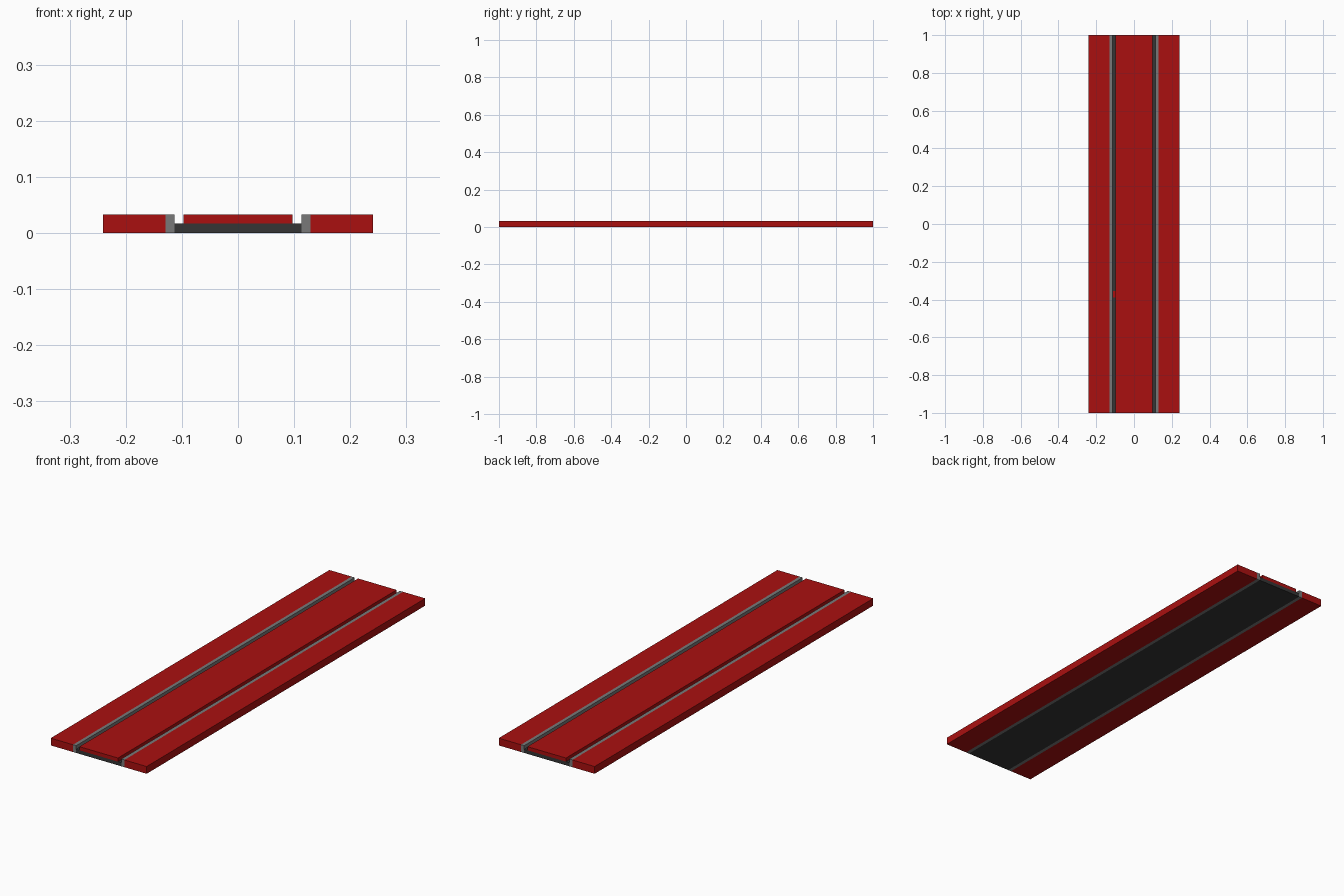
import bpy, bmesh

if "Cube" in bpy.data.objects:
    bpy.data.objects.remove(bpy.data.objects["Cube"])


def material(name, rgb):
    m = bpy.data.materials.new(name)
    m.diffuse_color = (*rgb, 1.0)
    m.use_nodes = True
    m.node_tree.nodes["Principled BSDF"].inputs["Base Color"].default_value = m.diffuse_color
    return m


RED = material("deep red", (0.40, 0.005, 0.005))
GREY = material("rail grey", (0.19, 0.19, 0.19))
DARK = material("charcoal", (0.035, 0.035, 0.035))


def box(name, x, y, z, mat):
    """Box from (min, max) pairs."""
    bm = bmesh.new()
    bmesh.ops.create_cube(bm, size=1.0)
    for v in bm.verts:
        for i, (a, b) in enumerate((x, y, z)):
            v.co[i] = a if v.co[i] < 0 else b
    me = bpy.data.meshes.new(name)
    bm.to_mesh(me)
    bm.free()
    me.materials.append(mat)
    ob = bpy.data.objects.new(name, me)
    bpy.context.collection.objects.link(ob)
    return ob


LENGTH = (-1.0, 1.0)
TOP, FLOOR = 0.033, 0.0165
EDGE, RAIL_OUT, RAIL_IN, DECK = 0.241, 0.1295, 0.1134, 0.0968

# Sunken bed and raised centre deck
box("track_bed", (-RAIL_IN, RAIL_IN), LENGTH, (0, FLOOR), DARK)
box("centre_deck", (-DECK, DECK), LENGTH, (FLOOR, TOP), RED)

# Rails and outer decks on both sides
for side, s in (("left", -1), ("right", 1)):
    box(side + "_rail", sorted((s * RAIL_IN, s * RAIL_OUT)), LENGTH, (0, TOP), GREY)
    box(side + "_outer_deck", sorted((s * RAIL_OUT, s * EDGE)), LENGTH, (0, TOP), RED)

# Small red chip lying in the left groove
box("groove_chip", (-0.112, -DECK), (-0.39, -0.355), (FLOOR, FLOOR + 0.0006), RED)
